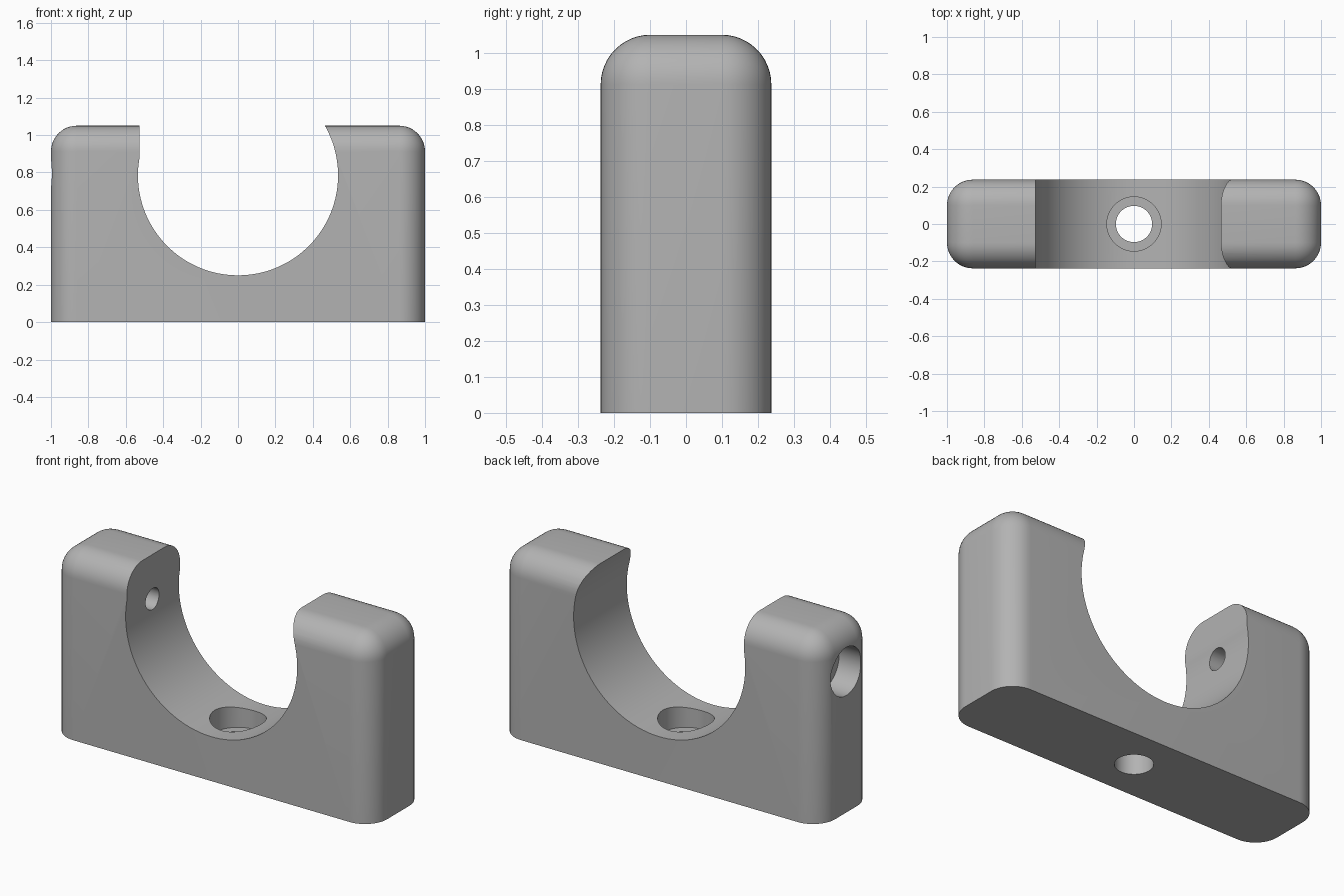
import bpy, bmesh, math
from mathutils import Matrix

cube = bpy.data.objects.get("Cube")
if cube:
    bpy.data.objects.remove(cube, do_unlink=True)

HALF_X, HALF_Y, HEIGHT, ROUND = 1.0, 0.237, 1.05, 0.138
BORE_Z, BORE_R = 0.785, 0.535

grey = bpy.data.materials.new("light grey")
grey.use_nodes = True
grey.diffuse_color = (0.45, 0.45, 0.45, 1)
grey.node_tree.nodes["Principled BSDF"].inputs["Base Color"].default_value = grey.diffuse_color


def make_object(name, bm):
    mesh = bpy.data.meshes.new(name)
    bm.to_mesh(mesh)
    bm.free()
    obj = bpy.data.objects.new(name, mesh)
    bpy.context.collection.objects.link(obj)
    mesh.materials.append(grey)
    return obj


def box(bm, low, high):
    size = [b - a for a, b in zip(low, high)]
    centre = [(a + b) / 2 for a, b in zip(low, high)]
    bmesh.ops.create_cube(bm, size=1, matrix=Matrix.Translation(centre) @ Matrix.Diagonal((*size, 1)))


def cylinder(axis, radius, start, length, sides=64):
    """Cylinder running from start along +x, +y or +z."""
    bm = bmesh.new()
    turn = {"X": Matrix.Rotation(math.pi / 2, 4, "Y"),
            "Y": Matrix.Rotation(-math.pi / 2, 4, "X"),
            "Z": Matrix.Identity(4)}[axis]
    move = Matrix.Translation(start) @ turn @ Matrix.Translation((0, 0, length / 2))
    bmesh.ops.create_cone(bm, cap_ends=True, segments=sides, radius1=radius,
                          radius2=radius, depth=length, matrix=move)
    return bm


# Block with rounded upright and top edges, sharp at the base
bm = bmesh.new()
box(bm, (-HALF_X, -HALF_Y, 0), (HALF_X, HALF_Y, HEIGHT))
rounded = [e for e in bm.edges if any(v.co.z > 0.5 for v in e.verts)]
bmesh.ops.bevel(bm, geom=rounded, offset=ROUND, segments=12, profile=0.5, affect="EDGES")
body = make_object("clamp_body", bm)

# Flat relief above the bore on one arm
relief = bmesh.new()
box(relief, (-0.527, -0.5, BORE_Z), (0.2, 0.5, 1.5))

# Bore, then a stepped hole through the base and one through the arm
cutters = {
    "bore_cutter": cylinder("Y", BORE_R, (0, -0.6, BORE_Z), 1.2, 128),
    "relief_cutter": relief,
    "base_hole_cutter": cylinder("Z", 0.097, (0, 0, -0.2), 0.7),
    "base_counterbore_cutter": cylinder("Z", 0.145, (0, 0, 0.145), 0.4),
    "arm_hole_cutter": cylinder("X", 0.06, (-1.2, 0, BORE_Z + 0.01), 0.9),
    "arm_counterbore_cutter": cylinder("X", 0.135, (-1.2, 0, BORE_Z + 0.01), 0.34),
}
bpy.context.view_layer.objects.active = body
for name, cutter_mesh in cutters.items():
    cutter = make_object(name, cutter_mesh)
    cutter.hide_render = True
    mod = body.modifiers.new(name, "BOOLEAN")
    mod.operation = "DIFFERENCE"
    mod.solver = "EXACT"
    mod.object = cutter
    bpy.ops.object.modifier_apply(modifier=mod.name)
    bpy.data.objects.remove(cutter, do_unlink=True)

# Smooth the curved walls and keep the cut edges crisp
bpy.ops.object.select_all(action="DESELECT")
body.select_set(True)
bpy.ops.object.shade_smooth_by_angle(angle=math.radians(30))
